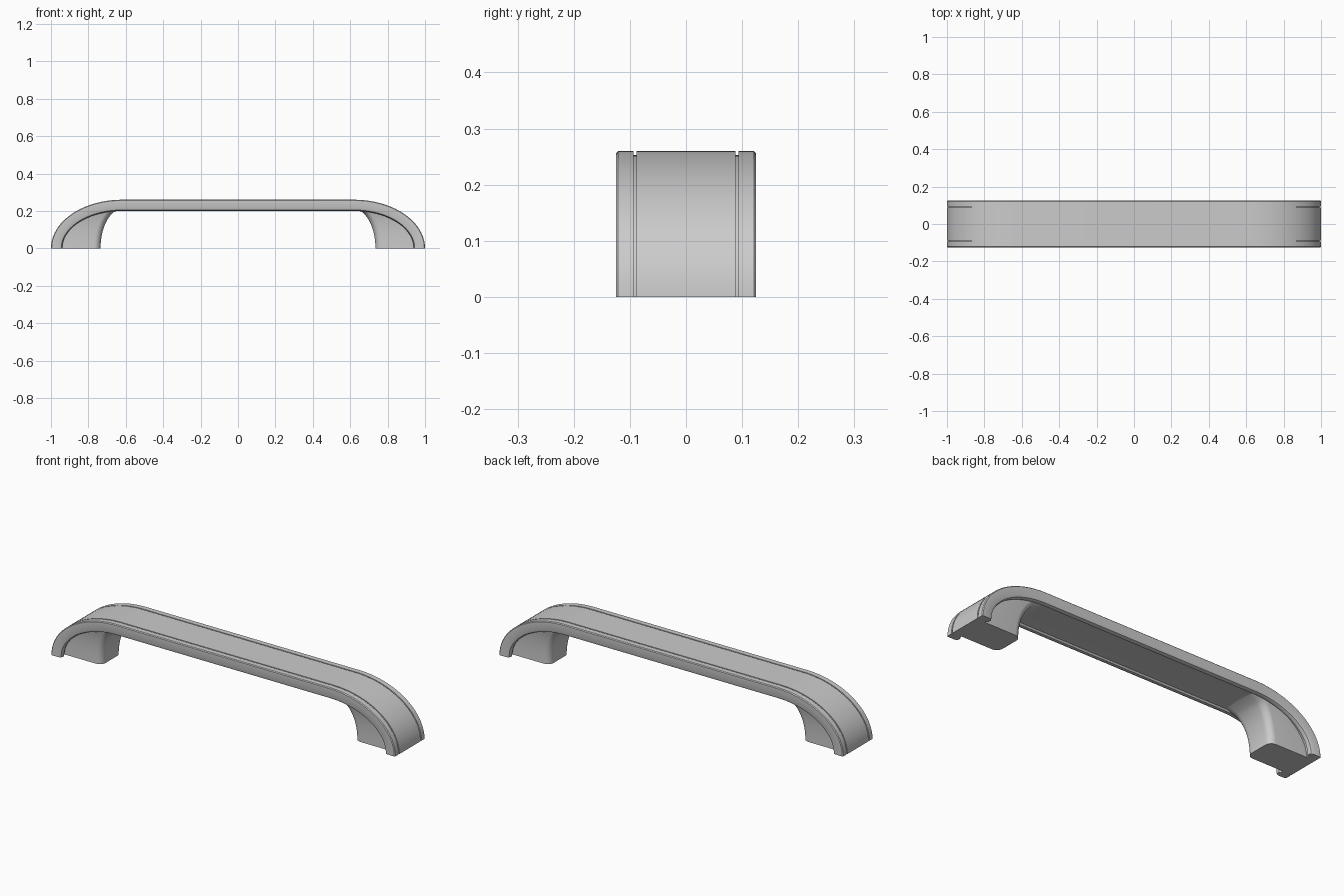
import bpy, bmesh
from math import sin, cos, pi, sqrt

if "Cube" in bpy.data.objects:
    bpy.data.objects.remove(bpy.data.objects["Cube"])


def loft(name, rings, angle):
    """Skin closed rings of equal length, cap both ends, shade smooth by angle."""
    bm = bmesh.new()
    vs = [[bm.verts.new(p) for p in r] for r in rings]
    n = len(vs[0])
    for a, b in zip(vs, vs[1:]):
        for i in range(n):
            j = (i + 1) % n
            bm.faces.new((a[i], a[j], b[j], b[i]))
    bm.faces.new(vs[0])
    bm.faces.new(vs[-1])
    bmesh.ops.recalc_face_normals(bm, faces=bm.faces)
    me = bpy.data.meshes.new(name)
    bm.to_mesh(me)
    bm.free()
    ob = bpy.data.objects.new(name, me)
    bpy.context.collection.objects.link(ob)
    bpy.ops.object.select_all(action='DESELECT')
    ob.select_set(True)
    bpy.context.view_layer.objects.active = ob
    bpy.ops.object.shade_smooth_by_angle(angle=angle)
    return ob


# Grip: section (y, depth below outer surface) with two grooves, side rails
# and a slightly recessed underside
half = [(0.0, 0.0), (0.05, 0.0), (0.088, 0.0), (0.088, 0.007), (0.094, 0.007),
        (0.094, 0.0), (0.121, 0.0), (0.125, 0.004), (0.125, 0.044),
        (0.121, 0.055), (0.11, 0.06), (0.10, 0.058), (0.094, 0.05), (0.0, 0.048)]
section = half + [(-y, d) for y, d in reversed(half[1:-1])]
STEPS = 20
rings = []
for side in (-1, 1):
    for k in range(STEPS + 1):
        t = k / STEPS * pi / 2
        if side == 1:
            t = pi / 2 - t
        rings.append([(side * (0.62 + (0.38 - d) * cos(t)), y, (0.26 - d) * sin(t))
                      for y, d in section])
loft("grip", rings, 0.7)


# Feet: blocks under each bend, rounded on the inner side, flaring into the grip
def foot(name, side):
    rings = []
    levels = 12
    for k in range(levels + 1):
        f = k / levels
        z = 0.212 * f
        e = min(z / 0.22, 1)
        xo = 0.62 + 0.34 * sqrt(1 - e * e)            # hidden in the bend
        xi = 0.615 + 0.12 * sqrt(max(0, 1 - f ** 2.0))  # concave inner face
        w = 0.083 + 0.022 * f ** 3
        c = 0.035
        xo = max(xo, xi + c + 0.01)
        ring = [(xo, -w)]
        ring += [(xi + c - c * sin(a), -w + c - c * cos(a))
                 for a in (i * pi / 12 for i in range(7))]
        ring += [(x, -y) for x, y in reversed(ring)]
        rings.append([(side * x, y, z) for x, y in ring])
    loft(name, rings, 0.7)


foot("foot_left", -1)
foot("foot_right", 1)
